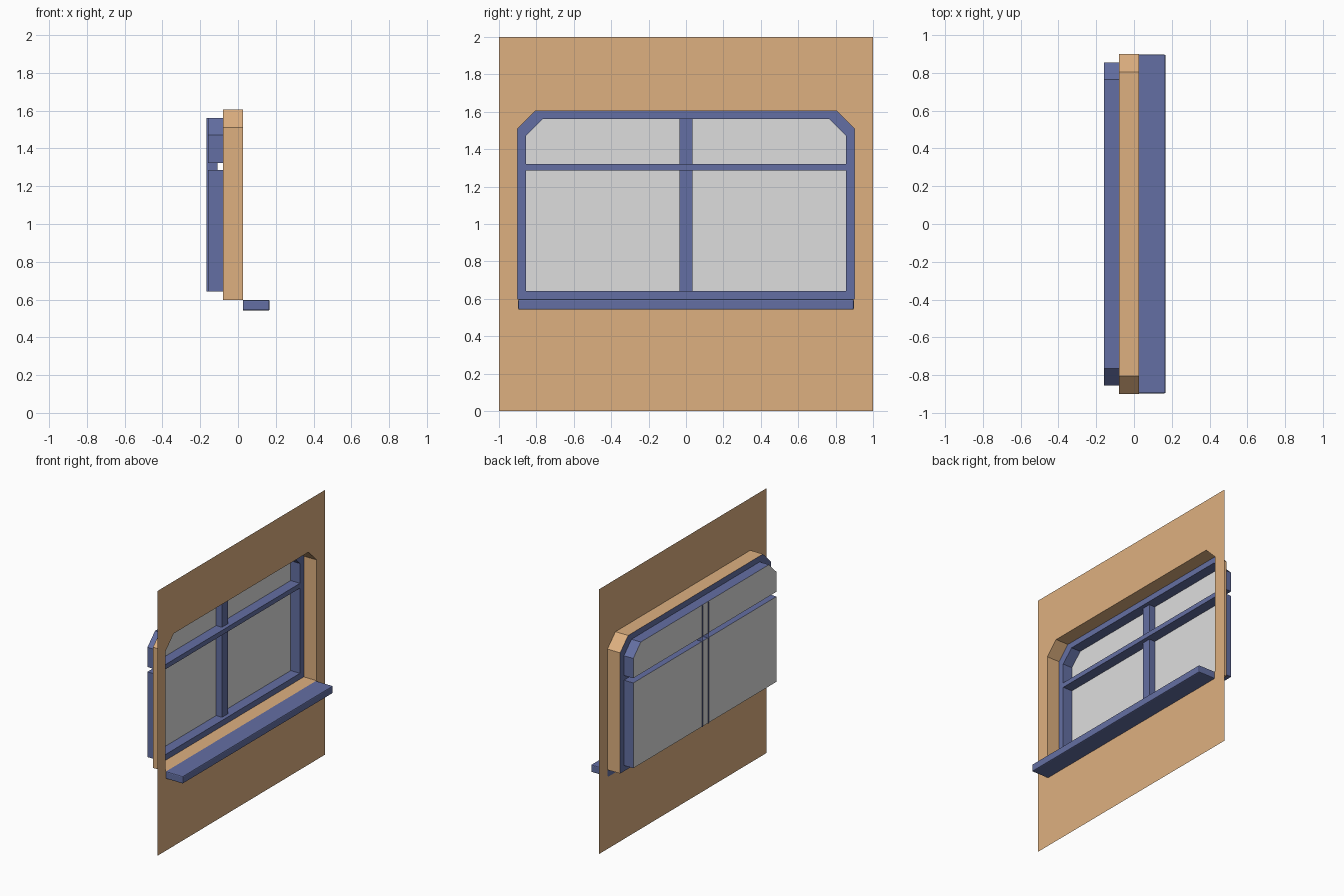
import bpy
import bmesh

cube = bpy.data.objects.get("Cube")
if cube:
    bpy.data.objects.remove(cube, do_unlink=True)


def material(name, rgb):
    m = bpy.data.materials.new(name)
    m.use_nodes = True
    m.diffuse_color = (*rgb, 1)
    bsdf = next(n for n in m.node_tree.nodes if n.type == 'BSDF_PRINCIPLED')
    bsdf.inputs["Base Color"].default_value = (*rgb, 1)
    return m


TAN = material("tan wall", (0.73, 0.434, 0.216))
BLUE = material("slate blue paint", (0.127, 0.159, 0.366))
GLASS = material("pale grey glass", (0.73, 0.73, 0.73))

# Depths of the main planes along x
WALL_X, FRAME_X, MULLION_X, GLASS_X, BACK_X = 0.026, -0.08, -0.109, -0.158, -0.168
TRANSOM_LOW, TRANSOM_HIGH = 1.286, 1.322


def outline(half, low, high, cut=0.0):
    """Rectangle in the y-z plane with clipped upper corners."""
    return [(-half, low), (half, low), (half, high - cut),
            (half - cut, high), (cut - half, high), (-half, high - cut)]


def finish(name, bm, mat):
    bmesh.ops.remove_doubles(bm, verts=bm.verts, dist=0.0001)
    mesh = bpy.data.meshes.new(name)
    bm.to_mesh(mesh)
    bm.free()
    mesh.materials.append(mat)
    obj = bpy.data.objects.new(name, mesh)
    bpy.context.collection.objects.link(obj)
    return obj


def panel(name, points, x, mat):
    """Flat sheet facing +x."""
    bm = bmesh.new()
    bm.faces.new([bm.verts.new((x, y, z)) for y, z in points])
    return finish(name, bm, mat)


def band(name, outer, x_outer, inner, x_inner, mat):
    """Closed strip of faces joining two outlines."""
    bm = bmesh.new()
    a = [bm.verts.new((x_outer, y, z)) for y, z in outer]
    b = [bm.verts.new((x_inner, y, z)) for y, z in inner]
    for i in range(len(a)):
        j = (i + 1) % len(a)
        bm.faces.new((a[i], a[j], b[j], b[i]))
    bmesh.ops.dissolve_degenerate(bm, dist=0.0001, edges=bm.edges)
    return finish(name, bm, mat)


# Wall sheet, opening reveal and flat window frame
opening = outline(0.9, 0.598, 1.605, 0.095)
frame_inner = outline(0.855, 0.642, 1.561, 0.09)
band("wall", outline(1, 0, 2), WALL_X, opening, WALL_X, TAN)
band("opening_reveal", opening, WALL_X, opening, FRAME_X, TAN)
band("window_frame", opening, FRAME_X, frame_inner, FRAME_X, BLUE)
panel("transom_front", outline(0.855, TRANSOM_LOW, TRANSOM_HIGH), FRAME_X, BLUE)

# Each sash is an open box closed by its glass
sashes = {"lower": outline(0.855, 0.642, TRANSOM_LOW),
          "upper": outline(0.855, TRANSOM_HIGH, 1.561, 0.09)}
for label, shape in sashes.items():
    band(label + "_sash_sides", shape, FRAME_X, shape, GLASS_X, BLUE)
    points = list(dict.fromkeys(shape))
    panel(label + "_glass", points, GLASS_X, GLASS)

# Centre mullion: a channel open at the back
bm = bmesh.new()
path = [(BACK_X, -0.035), (MULLION_X, -0.035), (MULLION_X, 0.035), (BACK_X, 0.035)]
low = [bm.verts.new((x, y, 0.642)) for x, y in path]
high = [bm.verts.new((x, y, 1.561)) for x, y in path]
for i in range(3):
    bm.faces.new((low[i], low[i + 1], high[i + 1], high[i]))
finish("centre_mullion", bm, BLUE)

# Projecting sill with softened outer edges
bm = bmesh.new()
bmesh.ops.create_cube(bm, size=1)
for v in bm.verts:
    v.co.x = 0.167 if v.co.x > 0 else WALL_X
    v.co.y *= 1.794
    v.co.z = 0.598 if v.co.z > 0 else 0.542
edges = [e for e in bm.edges if any(v.co.x > 0.1 for v in e.verts)]
bmesh.ops.bevel(bm, geom=edges, offset=0.007, segments=2, profile=0.5, affect='EDGES')
finish("window_sill", bm, BLUE)
